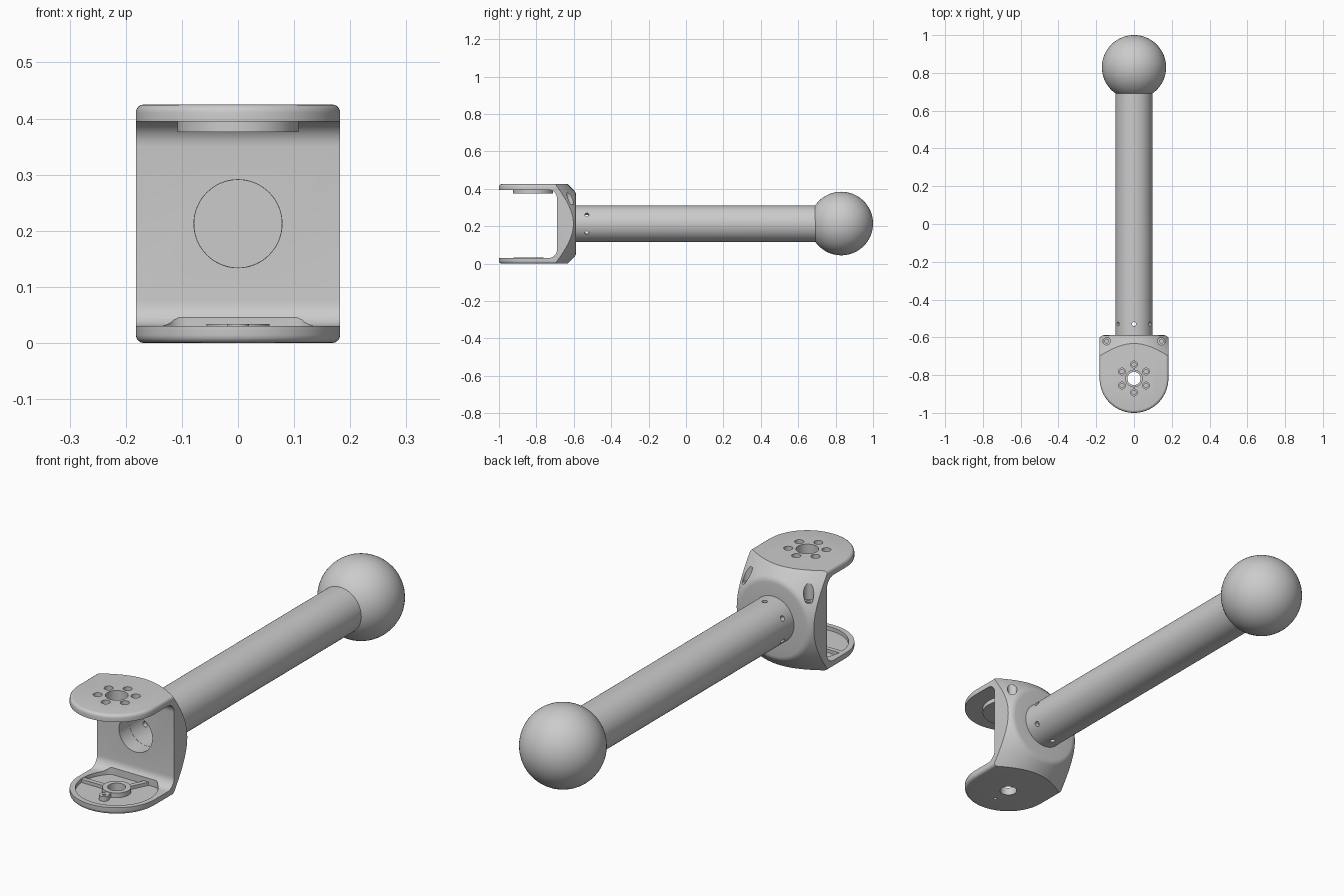
import bpy, bmesh, math
from mathutils import Matrix, Vector

if "Cube" in bpy.data.objects:
    bpy.data.objects.remove(bpy.data.objects["Cube"])

ZC = 0.2125          # height of the arm axis
PIVOT = (0, -0.818)  # plan position of the joint axis

grey = bpy.data.materials.new("light_grey")
grey.diffuse_color = (0.6, 0.6, 0.6, 1)
grey.use_nodes = True
grey.node_tree.nodes["Principled BSDF"].inputs["Base Color"].default_value = grey.diffuse_color


def finish(name, bm):
    bmesh.ops.remove_doubles(bm, verts=bm.verts, dist=1e-6)
    bmesh.ops.recalc_face_normals(bm, faces=bm.faces)
    me = bpy.data.meshes.new(name)
    bm.to_mesh(me)
    bm.free()
    me.materials.append(grey)
    ob = bpy.data.objects.new(name, me)
    bpy.context.collection.objects.link(ob)
    return ob


def prism(name, pts, axis, lo, hi, round_ends=0):
    bm = bmesh.new()
    put = (lambda p, t: (t, p[0], p[1])) if axis == 'x' else (lambda p, t: (p[0], p[1], t))
    rings = [[bm.verts.new(put(p, t)) for p in pts] for t in (lo, hi)]
    caps = [bm.faces.new(r) for r in rings]
    n = len(pts)
    for i in range(n):
        j = (i + 1) % n
        bm.faces.new((rings[0][i], rings[0][j], rings[1][j], rings[1][i]))
    if round_ends:
        edges = list({e for f in caps for e in f.edges})
        bmesh.ops.recalc_face_normals(bm, faces=bm.faces)
        bmesh.ops.bevel(bm, geom=edges, offset=round_ends, segments=4, profile=0.5, affect='EDGES')
    return finish(name, bm)


def lathe(name, prof, axis, centre, steps=64, closed=False):
    """Turn (radius, height) points about the y or z axis."""
    bm = bmesh.new()
    vs = [bm.verts.new((r, h, 0) if axis == 'y' else (r, 0, h)) for r, h in prof]
    es = [bm.edges.new((vs[i], vs[i + 1])) for i in range(len(vs) - 1)]
    if closed:
        es.append(bm.edges.new((vs[-1], vs[0])))
    bmesh.ops.spin(bm, geom=vs + es, cent=(0, 0, 0), angle=2 * math.pi, steps=steps,
                   axis=(0, 1, 0) if axis == 'y' else (0, 0, 1))
    bmesh.ops.translate(bm, verts=bm.verts, vec=centre)
    return finish(name, bm)


def rod(p0, p1, r, seg=32):
    a, b = Vector(p0), Vector(p1)
    bm = bmesh.new()
    rot = (b - a).to_track_quat('Z', 'Y').to_matrix().to_4x4()
    bmesh.ops.create_cone(bm, cap_ends=True, segments=seg, radius1=r, radius2=r,
                          depth=(b - a).length, matrix=Matrix.Translation((a + b) / 2) @ rot)
    return finish("cutter", bm)


def boolean(ob, tool, op='DIFFERENCE'):
    m = ob.modifiers.new("cut", 'BOOLEAN')
    m.operation, m.object, m.solver = op, tool, 'EXACT'
    bpy.context.view_layer.objects.active = ob
    bpy.ops.object.modifier_apply(modifier=m.name)
    bpy.data.objects.remove(tool)


def arc(cx, cy, r, a0, a1, n):
    return [(cx + r * math.cos(math.radians(a0 + (a1 - a0) * i / n)),
             cy + r * math.sin(math.radians(a0 + (a1 - a0) * i / n))) for i in range(n + 1)]


def zrod(x, y, lo, hi, r, seg=32):
    return rod((x, y, lo), (x, y, hi), r, seg)


# fork: rounded block, trimmed at the back by a turned cone
plan = arc(0, PIVOT[1], 0.182, 180, 360, 48) + [(0.182, -0.587), (-0.182, -0.587)]
fork = prism("fork_bracket", plan, 'z', 0, 0.425, 0.014)
cone = [(0, -0.588), (0.155, -0.588), (0.167, -0.590), (0.177, -0.597),
        (0.31, -0.73), (0.31, -1.1), (0, -1.1)]
boolean(fork, lathe("cutter", cone, 'y', (0, 0, ZC), 96), 'INTERSECT')

# opening between the two plates, with filleted inner corners
r = 0.045
gap = ([(-1.1, 0.03)] + arc(-0.69 - r, 0.03 + r, r, -90, 0, 8)
       + arc(-0.69 - r, 0.395 - r, r, 0, 90, 8) + [(-1.1, 0.395)])
boolean(fork, prism("cutter", gap, 'x', -0.3, 0.3))

# round pad under the top plate
boolean(fork, zrod(*PIVOT, 0.376, 0.41, 0.108, 64), 'UNION')

# recess in the bottom plate
pan = [(x, min(y, -0.70)) for x, y in arc(*PIVOT, 0.16, 0, 360, 64)[:-1]]
boolean(fork, prism("cutter", pan, 'z', 0.014, 0.045))

# pivot holes, small pin hole and arm bore
boolean(fork, zrod(*PIVOT, 0.3, 0.5, 0.044, 48))
boolean(fork, zrod(*PIVOT, -0.1, 0.1, 0.035, 48))
boolean(fork, zrod(0, PIVOT[1] - 0.085, -0.1, 0.1, 0.007, 16))
boolean(fork, rod((0, -0.8, ZC), (0, -0.5, ZC), 0.0785, 64))

# six counterbored screw holes around the pivot
for k in range(6):
    a = math.radians(90 + 60 * k)
    x, y = PIVOT[0] + 0.074 * math.cos(a), PIVOT[1] + 0.074 * math.sin(a)
    boolean(fork, zrod(x, y, 0.408, 0.5, 0.018, 24))
    boolean(fork, zrod(x, y, 0.388, 0.5, 0.011, 24))

# screw holes in the sloped back corners
for s in (-1, 1):
    boolean(fork, zrod(s * 0.145, -0.62, 0.315, 0.5, 0.02, 24))
    boolean(fork, zrod(s * 0.145, -0.62, 0.29, 0.5, 0.01, 24))

# raised hub, lug and ribs in the recess
hub = lathe("pivot_hub", [(0.035, 0.010), (0.056, 0.010), (0.056, 0.034), (0.035, 0.034)],
            'z', (*PIVOT, 0), 48, True)
lug = lathe("pin_lug", [(0.007, 0.010), (0.02, 0.010), (0.02, 0.034), (0.007, 0.034)],
            'z', (0, PIVOT[1] - 0.085, 0), 24, True)
ribs = [prism("lug_web", [(-0.012, -0.887), (0.012, -0.887), (0.012, -0.868), (-0.012, -0.868)],
              'z', 0.010, 0.032)]
for deg, end in ((180, 0.162), (64, 0.14)):
    c, s = math.cos(math.radians(deg)), math.sin(math.radians(deg))
    box = [(0.05, -0.01), (end, -0.01), (end, 0.01), (0.05, 0.01)]
    ribs.append(prism("recess_rib", [(u * c - v * s, PIVOT[1] + u * s + v * c) for u, v in box],
                      'z', 0.010, 0.028))

# hollow-ended arm tube with six radial screw holes
tube = lathe("arm_tube", [(0, -0.45), (0.078, -0.45), (0.078, -0.62), (0.098, -0.62),
                          (0.098, 0.74), (0, 0.74)], 'y', (0, 0, ZC), 72)
for k in range(6):
    a = math.radians(60 * k)
    d = Vector((math.sin(a), 0, math.cos(a)))
    o = Vector((0, -0.53, ZC))
    boolean(tube, rod(o + d * 0.05, o + d * 0.13, 0.011, 20))

# ball at the far end
bm = bmesh.new()
bmesh.ops.create_uvsphere(bm, u_segments=64, v_segments=32, radius=0.17,
                          matrix=Matrix.Translation((0, 0.83, ZC + 0.002)))
ball = finish("end_ball", bm)

# smooth shading with sharp edges kept
bpy.ops.object.select_all(action='DESELECT')
for ob in [fork, hub, lug, tube, ball]:
    ob.select_set(True)
bpy.context.view_layer.objects.active = fork
bpy.ops.object.shade_smooth_by_angle(angle=math.radians(30))
